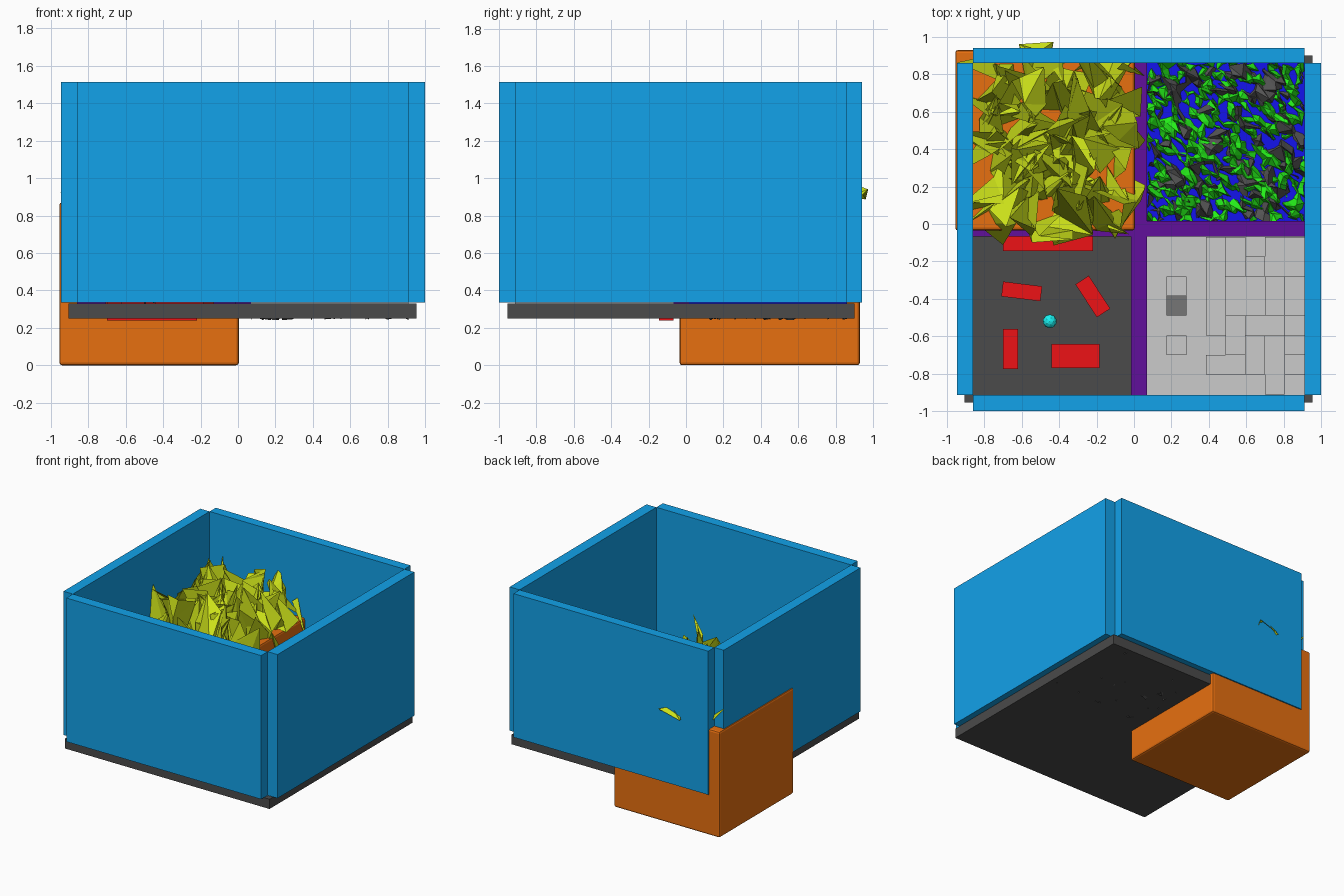
import bpy, bmesh, random
from math import radians

if "Cube" in bpy.data.objects:
    bpy.data.objects.remove(bpy.data.objects["Cube"])
random.seed(7)


def paint(ob, name, rgb):
    m = bpy.data.materials.get(name) or bpy.data.materials.new(name)
    m.diffuse_color = (*rgb, 1)
    m.use_nodes = True
    m.node_tree.nodes["Principled BSDF"].inputs["Base Color"].default_value = m.diffuse_color
    ob.data.materials.append(m)


BLUE, DARK = ("wall_blue", (.006, .36, .82)), ("charcoal", (.07, .07, .07))
ORANGE, PURPLE = ("orange", (.8, .16, .005)), ("purple", (.12, .005, .33))
RED, YELLOW = ("red", (.85, .006, .008)), ("straw", (.6, .75, .01))
GREEN, WATER = ("green", (.018, .85, .01)), ("water_blue", (.007, .007, .85))
CYAN, ROCK = ("cyan", (.01, .9, .9)), ("rock_grey", (.09, .09, .09))
SHADE = ("shaded_roof", (.18, .18, .18))


def finish(name, bm, mat):
    me = bpy.data.meshes.new(name)
    bm.to_mesh(me)
    bm.free()
    ob = bpy.data.objects.new(name, me)
    bpy.context.collection.objects.link(ob)
    if mat:
        paint(ob, *mat)
    return ob


def box(name, x0, x1, y0, y1, z0, z1, mat=None, turn=0):
    bm = bmesh.new()
    bmesh.ops.create_cube(bm, size=1)
    bmesh.ops.scale(bm, vec=(x1 - x0, y1 - y0, z1 - z0), verts=bm.verts)
    ob = finish(name, bm, mat)
    ob.location = ((x0 + x1) / 2, (y0 + y1) / 2, (z0 + z1) / 2)
    ob.rotation_euler.z = radians(turn)
    return ob


def rough_sheet(name, x0, x1, y0, y1, z, n, jitter, low, high, mat, lim):
    """Triangulated grid with every vertex randomly thrown about."""
    bm = bmesh.new()
    bmesh.ops.create_grid(bm, x_segments=n, y_segments=n, size=0.5)
    bmesh.ops.triangulate(bm, faces=bm.faces)
    for v in bm.verts:
        x = (x0 + x1) / 2 + v.co.x * (x1 - x0) + random.uniform(-jitter, jitter)
        y = (y0 + y1) / 2 + v.co.y * (y1 - y0) + random.uniform(-jitter, jitter)
        v.co = (min(max(x, lim[0]), lim[1]), min(max(y, lim[2]), lim[3]),
                z + random.uniform(low, high))
    return finish(name, bm, mat)


# Floor and outer walls
box("floor", -.905, .955, -.955, .9, .25, .33, DARK)
box("front_wall", -.86, .91, -1, -.915, .335, 1.515, BLUE)
box("back_wall", -.86, .91, .86, .94, .335, 1.515, BLUE)
box("left_wall", -.945, -.86, -.915, .86, .335, 1.515, BLUE)
box("right_wall", .91, 1, -.915, .86, .335, 1.515, BLUE)

# Inner dividers
box("long_divider", -.015, .07, -.915, .86, .33, .6, PURPLE)
box("cross_divider", -.86, .91, -.067, .015, .33, .598, PURPLE)

# Earth block with spiky grass
earth = box("earth_block", -.955, .005, -.035, .93, 0, .87, ORANGE)
bev = earth.modifiers.new("soft_edges", "BEVEL")
bev.width, bev.segments = .015, 2
rough_sheet("grass", -.82, -.04, .0, .85, .87, 17, .13, -.2, .36, YELLOW,
            (-1, .06, -.13, 1))

# Pond, moss and rocks
inside = (.07, .91, .015, .86)
box("water", *inside, .33, .35, WATER)
rough_sheet("moss", *inside, .35, 28, .015, -.05, .06, GREEN, inside)
rough_sheet("rocks", *inside, .33, 20, .03, -.09, .1, ROCK, inside)

# Red furniture and ball
box("shelf", -.7, -.22, -.145, -.067, .24, .5, RED)
box("bar_one", -.705, -.495, -.4, -.32, .33, .43, RED, -7)
box("bar_two", -.325, -.115, -.43, -.345, .33, .43, RED, -57)
box("bar_three", -.7, -.62, -.775, -.56, .33, .43, RED)
box("bar_four", -.44, -.185, -.77, -.64, .33, .43, RED)
bm = bmesh.new()
bmesh.ops.create_icosphere(bm, subdivisions=2, radius=.037)
finish("ball", bm, CYAN).location = (-.45, -.52, .37)

# City of blocks on an 8 x 8 grid: column, row from the back, width, depth, height
box("city_base", .07, .91, -.915, -.067, .33, .37)
C = .105
CITY = [(3, 0, 1, 5, .16), (4, 0, 1, 2, .1), (5, 1, 1, 1, .22), (6, 0, 2, 2, .08),
        (1, 2, 1, 1, .12), (1, 5, 1, 1, .1), (4, 2, 2, 2, .13), (6, 2, 1, 2, .18),
        (7, 2, 1, 2, .1), (4, 4, 1, 2, .2), (5, 4, 2, 1, .08), (7, 4, 1, 1, .24),
        (5, 5, 1, 2, .14), (6, 5, 1, 3, .1), (7, 5, 1, 1, .16), (3, 6, 2, 1, .12),
        (7, 6, 1, 1, .12)]
for i, (c, r, w, d, h) in enumerate(CITY):
    x, y = .07 + c * C, -.07 - r * C
    box(f"building_{i + 1}", x, x + w * C, y - d * C, y, .36, .37 + h)
box("dark_building", .175, .28, -.49, -.385, .36, .45, SHADE)
